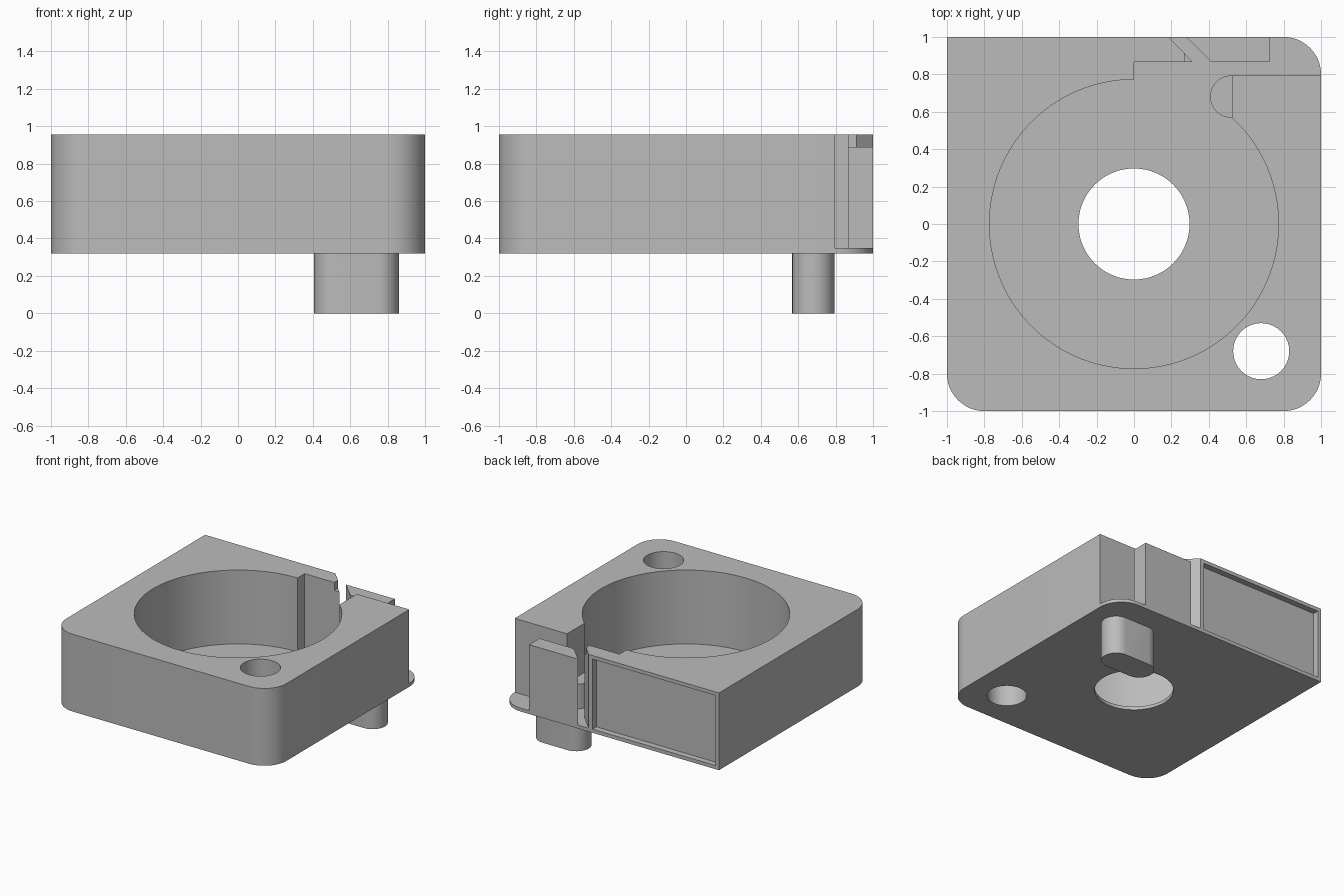
import bpy, bmesh
from math import pi, cos, sin, atan2, radians
from mathutils import Vector

cube = bpy.data.objects.get("Cube")
if cube:
    bpy.data.objects.remove(cube, do_unlink=True)

grey = bpy.data.materials.new("plain_grey")
grey.use_nodes = True
GREY = (0.5, 0.5, 0.5, 1)
grey.diffuse_color = GREY
grey.node_tree.nodes["Principled BSDF"].inputs["Base Color"].default_value = GREY

BOTTOM, FLOOR, TOP = 0.32, 0.348, 0.955
POCKET = 0.773


def arc(cx, cy, r, start, end, n):
    return [(cx + r * cos(start + (end - start) * i / n),
             cy + r * sin(start + (end - start) * i / n)) for i in range(n + 1)]


def prism(name, outline, z0, z1):
    """Extrude a flat outline between two heights."""
    bm = bmesh.new()
    face = bm.faces.new([bm.verts.new((x, y, z0)) for x, y in outline])
    out = bmesh.ops.extrude_face_region(bm, geom=[face])
    top = [v for v in out["geom"] if isinstance(v, bmesh.types.BMVert)]
    bmesh.ops.translate(bm, verts=top, vec=Vector((0, 0, z1 - z0)))
    bmesh.ops.recalc_face_normals(bm, faces=bm.faces)
    mesh = bpy.data.meshes.new(name)
    bm.to_mesh(mesh)
    bm.free()
    mesh.materials.append(grey)
    obj = bpy.data.objects.new(name, mesh)
    bpy.context.collection.objects.link(obj)
    return obj


def box(name, x0, x1, y0, y1, z0, z1):
    return prism(name, [(x0, y0), (x1, y0), (x1, y1), (x0, y1)], z0, z1)


def combine(target, tool, operation):
    """Apply a boolean and discard the tool."""
    mod = target.modifiers.new("combine", "BOOLEAN")
    mod.operation, mod.object, mod.solver = operation, tool, "EXACT"
    bpy.context.view_layer.objects.active = target
    bpy.ops.object.modifier_apply(modifier=mod.name)
    bpy.data.objects.remove(tool, do_unlink=True)


# Rounded corners shared by the base plate and the wall
front_left = arc(-0.8, -0.8, 0.2, pi, 1.5 * pi, 12)
front_right = arc(0.8, -0.8, 0.2, 1.5 * pi, 2 * pi, 12)
back_corner = arc(0.8, 0.8, 0.2, 0, pi / 2, 12)

# Housing: base plate plus the wall that wraps around the round pocket
housing = prism("housing", [(-1, 1)] + front_left + front_right + back_corner,
                BOTTOM, FLOOR)
end = atan2(0.567, 0.525)
pocket = arc(0, 0, POCKET, end, -1.5 * pi, 80)
wall = prism("wall", [(-1, 1)] + front_left + front_right
             + [(1, 0.795), (0.525, 0.795)] + pocket
             + [(0, 0.865), (0.315, 0.865), (0.185, 1)], BOTTOM, TOP)
combine(housing, wall, "UNION")

# Holes, the shallow back panel and the trimmed tip of the slanted wall
cutters = [
    prism("centre_hole", arc(0, 0, 0.297, 0, 2 * pi, 64)[:-1], 0, 1.2),
    prism("corner_hole", arc(0.68, -0.68, 0.15, 0, 2 * pi, 40)[:-1], 0, 1.2),
    box("back_recess", -0.97, 0.15, 0.95, 1.1, 0.35, 0.925),
    box("tip_trim", 0.27, 0.35, 0.8, 0.96, 0.89, 1.1),
]
for cutter in cutters:
    combine(housing, cutter, "DIFFERENCE")

# Stop block standing beside the slanted gap
block = prism("stop_block", [(0.28, 1), (0.415, 0.865), (0.725, 0.865), (0.725, 1)],
              FLOOR, 0.89)

# Locating peg, passing through the base into the pocket
R = 0.113
peg = prism("locating_peg", arc(0.52, 0.681, R, pi / 2, 1.5 * pi, 20)
            + arc(0.747, 0.681, R, -pi / 2, pi / 2, 20), 0, 0.55)
combine(housing, peg, "UNION")

for obj in (housing, block):
    bpy.ops.object.select_all(action="DESELECT")
    obj.select_set(True)
    bpy.context.view_layer.objects.active = obj
    bpy.ops.object.shade_smooth_by_angle(angle=radians(30))
